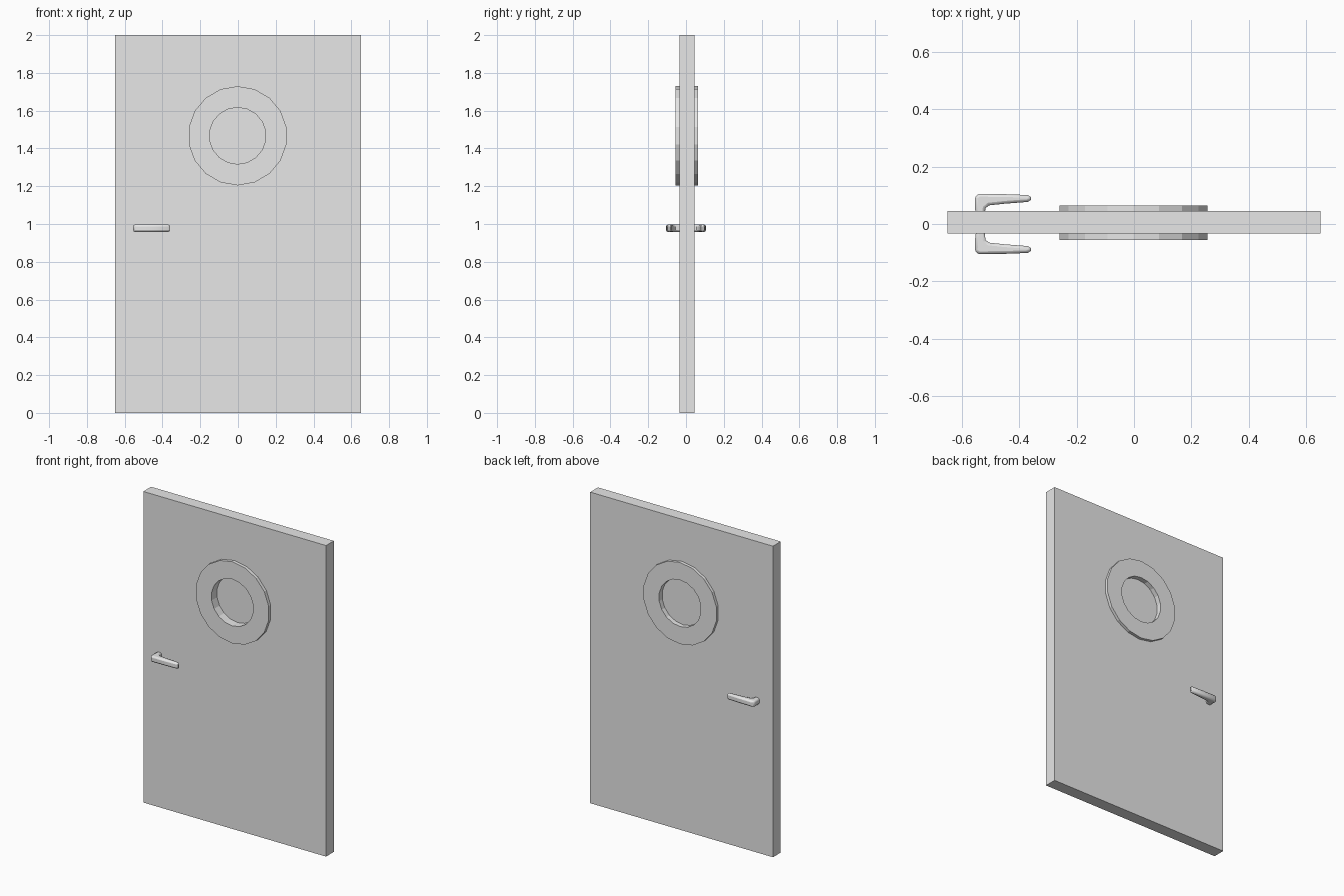
import bpy, bmesh, math
from mathutils import Vector

if "Cube" in bpy.data.objects:
    bpy.data.objects.remove(bpy.data.objects["Cube"], do_unlink=True)

SIDES = 18
CENTRE = Vector((-0.002, 0, 1.467))   # middle of the round window
SLAB_FRONT, SLAB_BACK = -0.034, 0.045

gray = bpy.data.materials.new("light_gray")
gray.use_nodes = True
gray.diffuse_color = (0.8, 0.8, 0.8, 1)
gray.node_tree.nodes["Principled BSDF"].inputs["Base Color"].default_value = (0.8, 0.8, 0.8, 1)


def finish(bm, name):
    bmesh.ops.recalc_face_normals(bm, faces=bm.faces)
    mesh = bpy.data.meshes.new(name)
    bm.to_mesh(mesh)
    bm.free()
    mesh.materials.append(gray)
    obj = bpy.data.objects.new(name, mesh)
    bpy.context.collection.objects.link(obj)
    return obj


def circle(radius, y):
    angles = [2 * math.pi * i / SIDES for i in range(SIDES)]
    return [CENTRE + Vector((radius * math.sin(a), y, radius * math.cos(a))) for a in angles]


def extrude(bm, faces, vec):
    result = bmesh.ops.extrude_face_region(bm, geom=faces)
    verts = [g for g in result["geom"] if isinstance(g, bmesh.types.BMVert)]
    bmesh.ops.translate(bm, verts=verts, vec=vec)


# Door slab, with a round opening hidden behind the window ring
bm = bmesh.new()
outline = [Vector((x, SLAB_FRONT, z)) for x, z in ((-0.65, 0), (0.65, 0), (0.65, 2), (-0.65, 2))]
edges = []
for loop in (outline, circle(0.2, SLAB_FRONT)):
    verts = [bm.verts.new(p) for p in loop]
    edges += [bm.edges.new((verts[i - 1], verts[i])) for i in range(len(verts))]
bmesh.ops.triangle_fill(bm, edges=edges, use_beauty=True, normal=(0, -1, 0))
extrude(bm, bm.faces[:], (0, SLAB_BACK - SLAB_FRONT, 0))
finish(bm, "door_slab")

# Window ring standing proud on both sides
bm = bmesh.new()
loops = [[bm.verts.new(p) for p in circle(r, y)]
         for r, y in ((0.2625, -0.055), (0.2625, 0.064), (0.15, 0.064), (0.15, -0.055))]
for k in range(4):
    a, b = loops[k - 1], loops[k]
    for i in range(SIDES):
        bm.faces.new((a[i - 1], a[i], b[i], b[i - 1]))
finish(bm, "window_ring")

# Recessed window pane
bm = bmesh.new()
pane = bm.faces.new([bm.verts.new(p) for p in circle(0.151, 0.0)])
extrude(bm, [pane], (0, 0.033, 0))
finish(bm, "window_pane")

# Lever handles: a bent, tapering profile, rounded and repeated on each side
profile = [(-0.522, 0.02), (-0.518, 0.055), (-0.506, 0.065), (-0.45, 0.071), (-0.37, 0.077),
           (-0.36, 0.084), (-0.36, 0.094), (-0.37, 0.101), (-0.45, 0.104), (-0.54, 0.105),
           (-0.555, 0.097), (-0.554, 0.05), (-0.55, 0.02)]
for side, name in ((-1, "front_handle"), (1, "back_handle")):
    bm = bmesh.new()
    face = bm.faces.new([bm.verts.new((x, side * y, 0.958)) for x, y in profile])
    extrude(bm, [face], (0, 0, 0.039))
    handle = finish(bm, name)
    bevel = handle.modifiers.new("rounding", "BEVEL")
    bevel.width = 0.01
    bevel.segments = 2
    bevel.limit_method = "ANGLE"
    bevel.angle_limit = math.radians(60)
    bpy.ops.object.select_all(action="DESELECT")
    handle.select_set(True)
    bpy.context.view_layer.objects.active = handle
    bpy.ops.object.shade_smooth_by_angle(angle=math.radians(40))
